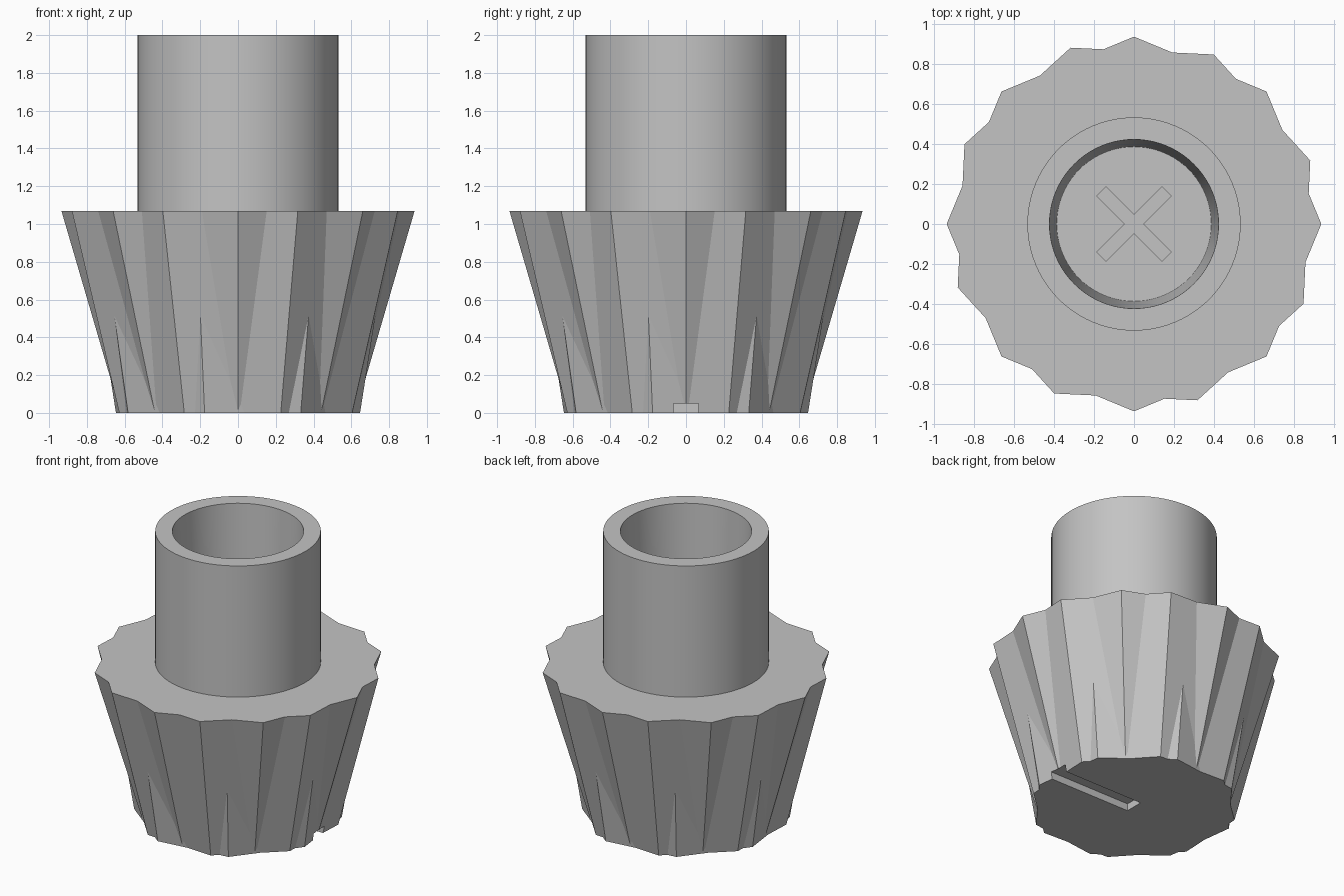
import bpy, bmesh, math
from mathutils import Matrix, Vector

if "Cube" in bpy.data.objects:
    bpy.data.objects.remove(bpy.data.objects["Cube"], do_unlink=True)

SKIRT_TOP = 1.07
grey = bpy.data.materials.new("plain grey")
grey.use_nodes = True
COLOUR = (0.55, 0.55, 0.55, 1)
grey.diffuse_color = COLOUR
grey.node_tree.nodes["Principled BSDF"].inputs["Base Color"].default_value = COLOUR


def make_object(name, bm):
    bmesh.ops.recalc_face_normals(bm, faces=bm.faces)
    mesh = bpy.data.meshes.new(name)
    bm.to_mesh(mesh)
    bm.free()
    mesh.materials.append(grey)
    obj = bpy.data.objects.new(name, mesh)
    bpy.context.collection.objects.link(obj)
    return obj


def octagon_cone(name, bottom, top, turn):
    """Eight-sided frustum standing on the ground, turned clockwise."""
    bm = bmesh.new()
    bmesh.ops.create_cone(bm, cap_ends=True, segments=8, radius1=bottom, radius2=top,
                          depth=SKIRT_TOP,
                          matrix=Matrix.Rotation(math.radians(-turn), 4, 'Z')
                          @ Matrix.Translation((0, 0, SKIRT_TOP / 2)))
    return make_object(name, bm)


def box(name, centre, size, turn=0):
    bm = bmesh.new()
    bmesh.ops.create_cube(bm, size=1, matrix=Matrix.Translation(centre)
                          @ Matrix.Rotation(math.radians(turn), 4, 'Z')
                          @ Matrix.Diagonal((*size, 1)))
    return make_object(name, bm)


def combine(target, tool, operation):
    """Apply a boolean and remove the tool object."""
    tool.hide_render = True
    mod = target.modifiers.new(operation.lower(), 'BOOLEAN')
    mod.operation, mod.solver, mod.object = operation, 'EXACT', tool
    bpy.context.view_layer.objects.active = target
    bpy.ops.object.modifier_apply(modifier=mod.name)
    bpy.data.objects.remove(tool, do_unlink=True)


# Fluted skirt: three turned octagonal cones merged into one
skirt = octagon_cone("fluted_skirt", 0.622, 0.935, 0)
combine(skirt, octagon_cone("second_cone", 0.668, 0.935, 25.2), 'UNION')
combine(skirt, octagon_cone("third_cone", 0.67, 0.845, 15.3), 'UNION')

# Pointer groove under the base, open on one side
combine(skirt, box("groove_cutter", (0.5, 0, 0), (1, 0.13, 0.1)), 'DIFFERENCE')

# Cross-shaped recess in the socket floor
for turn in (45, -45):
    cutter = box("cross_cutter", (0, 0, SKIRT_TOP), (0.46, 0.064, 0.08), turn)
    combine(skirt, cutter, 'DIFFERENCE')

# Hollow collar with a slightly tapered bore, spun from its section
bm = bmesh.new()
section = [(0.385, 1.05), (0.532, 1.05), (0.532, 2), (0.422, 2)]
verts = [bm.verts.new((r, 0, z)) for r, z in section]
edges = [bm.edges.new((verts[i], verts[(i + 1) % 4])) for i in range(4)]
bmesh.ops.spin(bm, geom=verts + edges, cent=Vector(), axis=Vector((0, 0, 1)),
               angle=math.tau, steps=80)
bmesh.ops.remove_doubles(bm, verts=bm.verts, dist=0.0005)
collar = make_object("hollow_collar", bm)
bpy.ops.object.select_all(action='DESELECT')
collar.select_set(True)
bpy.context.view_layer.objects.active = collar
bpy.ops.object.shade_smooth_by_angle(angle=math.radians(30))
